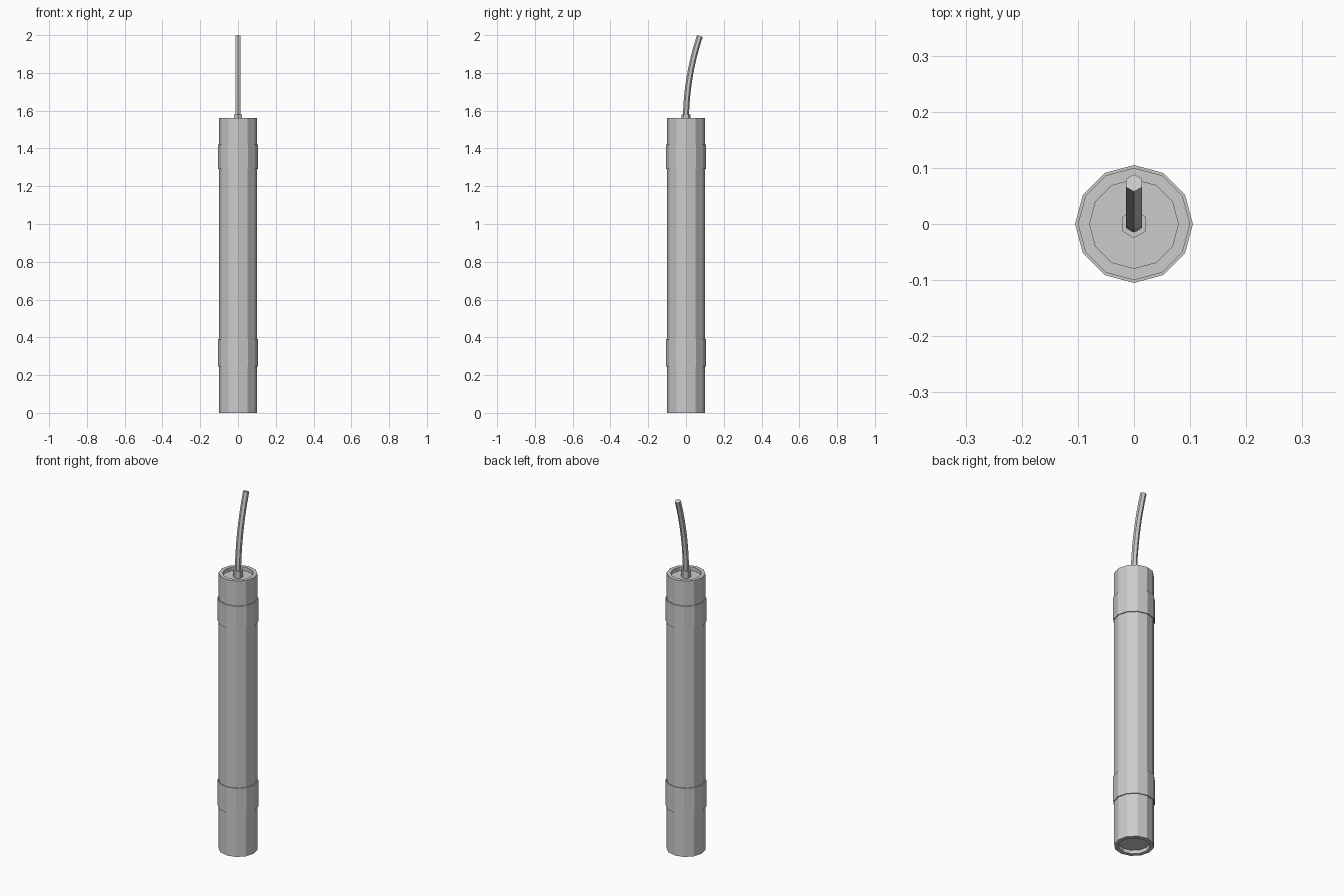
import bpy, bmesh
from math import cos, sin, pi, atan2
from mathutils import Vector

if "Cube" in bpy.data.objects:
    bpy.data.objects.remove(bpy.data.objects["Cube"])


def finish(name, bm):
    bmesh.ops.recalc_face_normals(bm, faces=bm.faces)
    mesh = bpy.data.meshes.new(name)
    bm.to_mesh(mesh)
    bm.free()
    obj = bpy.data.objects.new(name, mesh)
    bpy.context.collection.objects.link(obj)
    return obj


def skin(name, rings, cap=True, loop=False):
    """Join rings of points with quads, then cap or close the loop."""
    bm = bmesh.new()
    rows = [[bm.verts.new(p) for p in ring] for ring in rings]
    n = len(rows[0])
    pairs = list(zip(rows, rows[1:]))
    if loop:
        pairs.append((rows[-1], rows[0]))
    for a, b in pairs:
        for i in range(n):
            j = (i + 1) % n
            bm.faces.new((a[i], a[j], b[j], b[i]))
    if cap:
        bm.faces.new(rows[0][::-1])
        bm.faces.new(rows[-1])
    return finish(name, bm)


def circle(r, z, sides, start=0.0):
    return [Vector((r * cos(start + 2 * pi * i / sides),
                    r * sin(start + 2 * pi * i / sides), z)) for i in range(sides)]


# Twelve-sided stick with recessed ends
R, RI, TOP, DEPTH = 0.10, 0.079, 1.56, 0.02
profile = [(RI, DEPTH), (RI, 0), (R, 0), (R, TOP), (RI, TOP), (RI, TOP - DEPTH)]
skin("stick_body", [circle(r, z, 12) for r, z in profile])

# Two raised wrapping bands
for name, z0, z1 in (("lower_band", 0.245, 0.39), ("upper_band", 1.29, 1.42)):
    band = [(0.098, z0), (0.105, z0), (0.105, z1), (0.098, z1)]
    skin(name, [circle(r, z, 12) for r, z in band], cap=False, loop=True)

# Hexagonal collar at the fuse root
skin("fuse_collar", [circle(0.025, z, 6, pi / 2) for z in (TOP - DEPTH - 0.005, 1.58)])

# Hexagonal fuse bending gently towards the back
z0, rise, lean, steps = 1.55, 0.445, 0.073, 8
rings = []
for k in range(steps + 1):
    t = k / steps
    tilt = atan2(2 * lean * t, rise)
    centre = Vector((0, lean * t * t, z0 + rise * t))
    rings.append([centre + Vector((p.x, p.y * cos(tilt), -p.y * sin(tilt)))
                  for p in circle(0.016, 0, 6, pi / 2)])
skin("fuse", rings)
